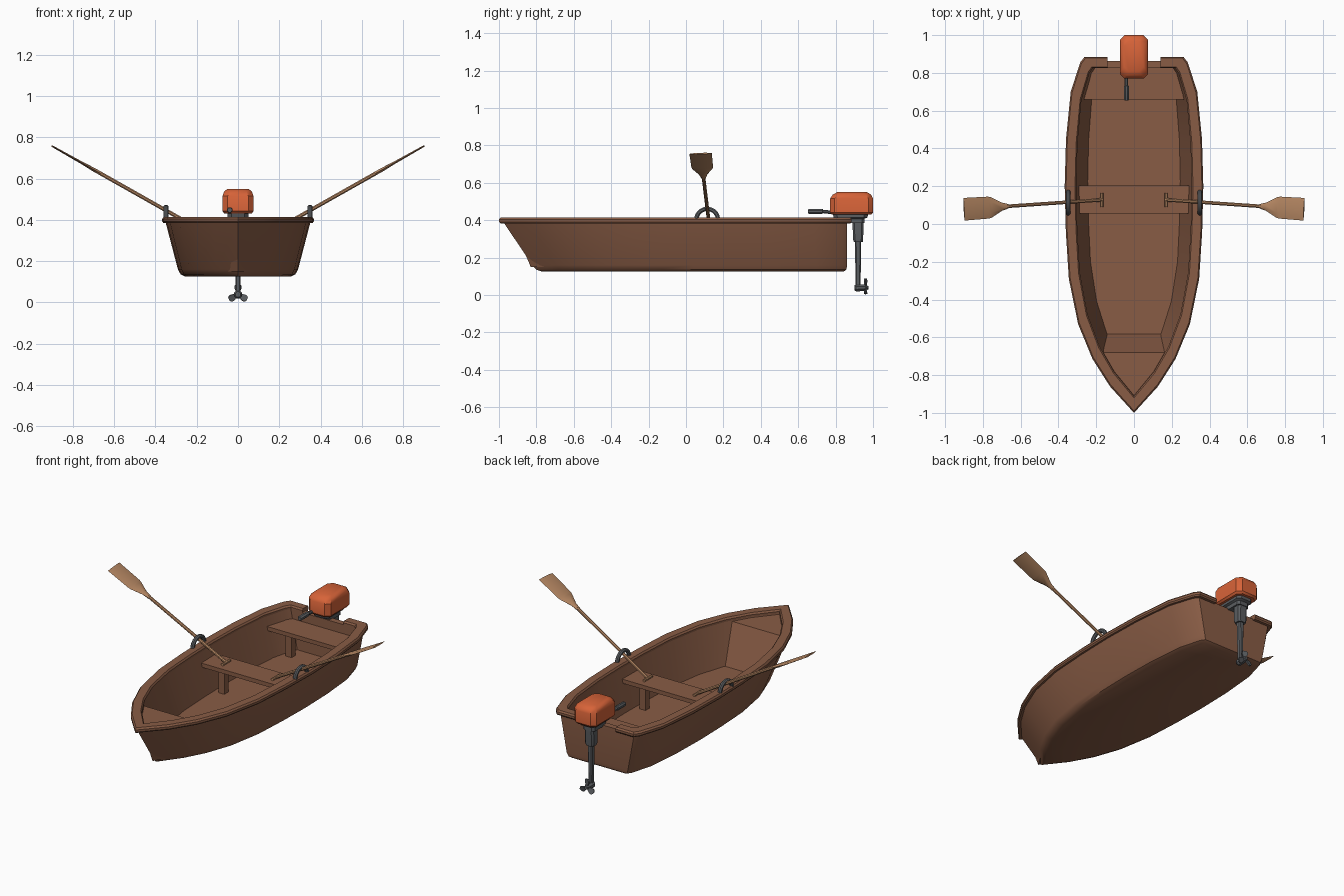
import bpy, bmesh, math
from mathutils import Vector as V

if "Cube" in bpy.data.objects:
    bpy.data.objects.remove(bpy.data.objects["Cube"])


def material(name, rgb):
    m = bpy.data.materials.new(name)
    m.diffuse_color = (*rgb, 1)
    m.use_nodes = True
    m.node_tree.nodes["Principled BSDF"].inputs["Base Color"].default_value = m.diffuse_color
    return m


WOOD = material("brown_wood", (0.25, 0.108, 0.06))
OAR = material("light_wood", (0.47, 0.245, 0.125))
ORANGE = material("orange_paint", (0.68, 0.125, 0.04))
GREY = material("grey_metal", (0.105, 0.112, 0.12))


def loft(name, sections, mat):
    """Skin closed sections of equal point count and cap both ends."""
    bm = bmesh.new()
    rings = [[bm.verts.new(p) for p in s] for s in sections]
    n = len(rings[0])
    for a, b in zip(rings, rings[1:]):
        for i in range(n):
            j = (i + 1) % n
            bm.faces.new((a[i], a[j], b[j], b[i]))
    bm.faces.new(rings[0])
    bm.faces.new(rings[-1])
    bmesh.ops.recalc_face_normals(bm, faces=bm.faces)
    me = bpy.data.meshes.new(name)
    bm.to_mesh(me)
    bm.free()
    me.materials.append(mat)
    ob = bpy.data.objects.new(name, me)
    bpy.context.collection.objects.link(ob)
    return ob


def tube(name, pts, radii, mat, sides=8, side=V((0, 1, 0))):
    """Round tube through points; side must not be parallel to the path."""
    pts = [V(p) for p in pts]
    secs = []
    for i, p in enumerate(pts):
        d = (pts[min(i + 1, len(pts) - 1)] - pts[max(i - 1, 0)]).normalized()
        u = d.cross(side).normalized()
        w = d.cross(u)
        secs.append([p + radii[i] * (u * math.cos(a) + w * math.sin(a))
                     for a in (2 * math.pi * (k + 0.5) / sides for k in range(sides))])
    return loft(name, secs, mat)


def box(name, x0, x1, y0, y1, z0, z1, mat, back=1.0):
    """Box whose back edge can be narrower than the front."""
    xs = [(x0, y0), (x1, y0), (x1 * back, y1), (x0 * back, y1)]
    return loft(name, [[(x, y, z) for x, y in xs] for z in (z0, z1)], mat)


# Half plan of the boat: (half width, y) from bow to stern
PLAN = [(0, -1), (.127, -.86), (.22, -.714), (.296, -.53), (.345, -.29), (.361, -.04),
        (.367, .2), (.36, .45), (.335, .7), (.285, .855), (.262, .885)]


def half(width, bow, stern):
    return [(x / .367 * width, bow + (y + 1) / 1.885 * (stern - bow)) for x, y in PLAN]


def ring(width, bow, stern, z):
    h = half(width, bow, stern)
    return [(x, y, z) for x, y in h] + [(-x, y, z) for x, y in h[:0:-1]]


# Hull shell: outside from keel up to the rim, then inside down to the floor
loft("hull", [ring(.255, -.77, .842, .125), ring(.278, -.80, .857, .136),
              ring(.291, -.822, .862, .16), ring(.352, -.978, .862, .393),
              ring(.305, -.91, .825, .393), ring(.245, -.82, .825, .155)], WOOD)

# Gunwale: rounded rim, open at the transom for the motor
outer = half(.367, -1, .885) + [(.14, .885)]
inner = half(.305, -.91, .825) + [(.14, .825)]
path = list(zip(outer, inner))
path = path[::-1] + [((-a[0], a[1]), (-b[0], b[1])) for a, b in path[1:]]
RIM = [(.1, .384), (.9, .384), (1, .392), (1, .405), (.88, .415), (.12, .415), (0, .405), (0, .392)]
loft("gunwale", [[(b[0] + (a[0] - b[0]) * f, b[1] + (a[1] - b[1]) * f, z) for f, z in RIM]
                 for a, b in path], WOOD)

# Bow deck with its sloping front panel
loft("bow_deck", [[(-.155, -.58, .15), (.155, -.58, .15), (0, -.83, .15)],
                  [(-.185, -.68, .388), (.185, -.68, .388), (0, -.93, .388)]], WOOD)

# Seats and their posts
box("middle_seat", -.305, .305, .055, .205, .312, .337, WOOD)
box("stern_seat", -.275, .275, .66, .83, .312, .337, WOOD, back=.87)
for s in (1, -1):
    box("middle_seat_post", s * .19 - .02, s * .19 + .02, .11, .15, .15, .32, WOOD)
    box("stern_seat_post", s * .16 - .02, s * .16 + .02, .72, .76, .15, .32, WOOD)

# Oars and oarlocks, one per side
for s in (1, -1):
    a, b = V((s * .17, .128, .345)), V((s * .9, .078, .757))
    d = (b - a).normalized()
    length = (b - a).length
    neck = a + d * (length - .27)
    tube("oar_shaft", [a, neck, neck + d * .06], [.010, .010, .008], OAR)
    tube("oar_grip", [a + V((0, -.037, 0)), a + V((0, .037, 0))], [.009, .009], OAR,
         side=V((0, 0, 1)))
    across = (V((0, 1, 0)) - d * d.y).normalized()
    up = d.cross(across)
    blade = []
    for t, w, h in ((.27, .012, .009), (.23, .022, .009), (.165, .055, .006),
                    (.15, .058, .006), (0, .06, .004)):
        c = b - d * t
        blade.append([c + across * w, c + across * w * .5 + up * h, c - across * w * .5 + up * h,
                      c - across * w, c - across * w * .5 - up * h, c + across * w * .5 - up * h])
    loft("oar_blade", blade, OAR)
    arc = [math.pi * k / 10 for k in range(11)]
    tube("oarlock", [(s * .349, .113 + .058 * math.cos(t), .403 + .058 * math.sin(t)) for t in arc],
         [.0125] * 11, GREY, side=V((1, 0, 0)))


# Motor cowl: chamfered box tapering at the top
def octagon(w, y0, y1, z, c=.025):
    return [(w - c, y0, z), (w, y0 + c, z), (w, y1 - c, z), (w - c, y1, z),
            (c - w, y1, z), (-w, y1 - c, z), (-w, y0 + c, z), (c - w, y0, z)]


loft("motor_cowl", [octagon(.066, .779, .991, .43), octagon(.075, .77, 1.0, .442),
                    octagon(.075, .77, 1.0, .515), octagon(.067, .785, .99, .537),
                    octagon(.052, .808, .968, .55)], ORANGE)

# Motor base, transom bracket, leg and gearcase
loft("motor_base", [octagon(.04, .83, .955, .385, .015), octagon(.04, .82, .955, .408, .015),
                    octagon(.052, .79, .97, .415, .02), octagon(.052, .785, .975, .435, .02)], GREY)
loft("motor_neck", [octagon(.026, .897, .945, .285, .01), octagon(.03, .893, .947, .30, .01),
                    octagon(.03, .89, .95, .40, .01)], GREY)
loft("motor_leg", [octagon(.011, .907, .933, .04, .005),
                   octagon(.017, .903, .937, .29, .007)], GREY)
Z = .039
tube("gearcase", [(0, .90, Z), (0, .91, Z), (0, .955, Z), (0, .975, Z)],
     [.014, .021, .019, .009], GREY, side=V((0, 0, 1)))

# Three round propeller blades
for k in range(3):
    t = math.pi / 2 + k * math.tau / 3
    r, q = V((math.cos(t), 0, math.sin(t))), V((-math.sin(t), .35, math.cos(t))).normalized()
    n = r.cross(q)
    c = V((0, .96, Z))
    loft("propeller_blade", [[c + r * f + q * w + n * .004, c + r * f + q * w - n * .004,
                              c + r * f - q * w - n * .004, c + r * f - q * w + n * .004]
                             for f, w in ((.005, .007), (.018, .011), (.03, .017),
                                          (.042, .016), (.05, .008))], GREY)

# Tiller handle
tube("tiller", [(-.04, .80, .44), (-.04, .732, .447), (-.04, .73, .447), (-.04, .66, .447), (-.04, .653, .447)],
     [.010, .010, .015, .015, .011], GREY, side=V((0, 0, 1)))

# Smooth shading with sharp edges kept
bpy.ops.object.select_all(action='SELECT')
bpy.context.view_layer.objects.active = bpy.context.scene.objects[0]
bpy.ops.object.shade_smooth_by_angle(angle=math.radians(35))
